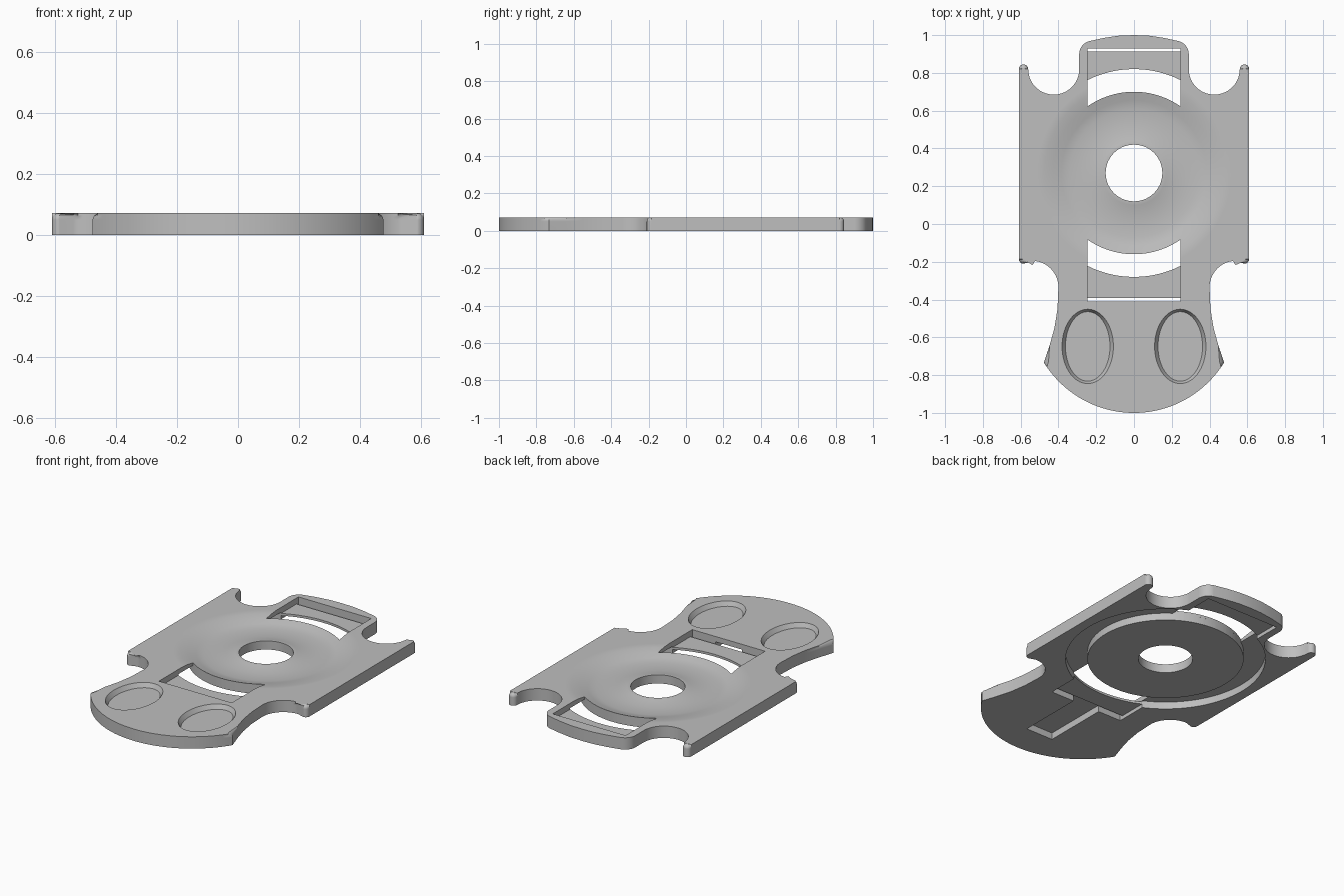
import bpy, bmesh
from math import sin, cos, pi, radians, asin

if "Cube" in bpy.data.objects:
    bpy.data.objects.remove(bpy.data.objects["Cube"])

TOP = 0.072          # plate thickness
CY = 0.27            # y of the round hub
SLOT = 0.245         # half width of the strap windows
DISC, GROOVE = 0.43, 0.55

grey = bpy.data.materials.new("plain_grey")
grey.use_nodes = True
grey.diffuse_color = (0.52, 0.52, 0.52, 1)
grey.node_tree.nodes["Principled BSDF"].inputs["Base Color"].default_value = (0.52, 0.52, 0.52, 1)


def arc(cx, cy, rx, a0, a1, n, ry=None):
    """Points along an arc, angles in degrees."""
    ry = ry or rx
    steps = [radians(a0 + (a1 - a0) * i / n) for i in range(n + 1)]
    return [(cx + rx * cos(a), cy + ry * sin(a)) for a in steps]


def finish(bm, name):
    bmesh.ops.recalc_face_normals(bm, faces=bm.faces)
    mesh = bpy.data.meshes.new(name)
    bm.to_mesh(mesh)
    bm.free()
    mesh.materials.append(grey)
    obj = bpy.data.objects.new(name, mesh)
    bpy.context.collection.objects.link(obj)
    return obj


def loft(name, rings, bevel=0):
    """Solid through rings of (points, z), optionally rounding the top rim."""
    bm = bmesh.new()
    loops = [[bm.verts.new((x, y, z)) for x, y in pts] for pts, z in rings]
    for low, high in zip(loops, loops[1:]):
        for i in range(len(low)):
            bm.faces.new((low[i - 1], low[i], high[i], high[i - 1]))
    bm.faces.new(loops[0])
    bm.faces.new(loops[-1])
    if bevel:
        rim = [e for e in bm.edges if all(v in loops[-1] for v in e.verts)]
        bmesh.ops.bevel(bm, geom=rim, offset=bevel, segments=4, profile=0.5,
                        affect='EDGES', clamp_overlap=False)
    return finish(bm, name)


def lathe(name, profile, n=96):
    """Closed (radius, z) profile turned about the hub axis."""
    bm = bmesh.new()
    rings = [[bm.verts.new((r * cos(2 * pi * i / n), CY + r * sin(2 * pi * i / n), z))
              for i in range(n)] for r, z in profile]
    for a, b in zip(rings, rings[1:] + rings[:1]):
        for i in range(n):
            bm.faces.new((a[i - 1], a[i], b[i], b[i - 1]))
    return finish(bm, name)


def cut(body, cutter):
    mod = body.modifiers.new("cut", 'BOOLEAN')
    mod.operation, mod.solver, mod.object = 'DIFFERENCE', 'EXACT', cutter
    bpy.context.view_layer.objects.active = body
    bpy.ops.object.modifier_apply(modifier=mod.name)
    bpy.data.objects.remove(cutter)


def strap_shape(side, radius, end, half):
    """Area between an arc round the hub and a straight end line."""
    a = 90 - asin(half / radius) * 180 / pi
    pts = arc(0, 0, radius, 180 - a, a, 24) + [(half, end), (-half, end)]
    return [(x, CY + side * y) for x, y in pts]


def smooth(obj):
    bpy.ops.object.select_all(action='DESELECT')
    obj.select_set(True)
    bpy.context.view_layer.objects.active = obj
    bpy.ops.object.shade_smooth_by_angle(angle=radians(30))
    mod = obj.modifiers.new("even_shading", 'WEIGHTED_NORMAL')
    mod.keep_sharp = True


# Outline of the left half, from the front tip round to the back tab
half = arc(0, -0.44, 0.56, -90, -31.6, 20)
half += [(0.446, -0.64), (0.421, -0.55), (0.405, -0.45)]
half += arc(0.54, -0.335, 0.14, 180, 90, 14)
half += arc(0.585, -0.185, 0.025, -90, 0, 6)
half += arc(0.585, 0.82, 0.025, 0, 180, 12)
half += arc(0.425, 0.82, 0.135, 0, -180, 28)[1:]
half += arc(0.22, 0.9, 0.07, 0, 75, 8)
half += [(0.16, 0.985), (0.08, 0.997), (0, 1)]
outline = half + [(-x, y) for x, y in reversed(half[1:-1])]
plate = loft("plate", [(outline, 0), (outline, TOP)], bevel=0.022)

# Round dish with a raised hub, then the hub hole
cut(plate, lathe("dish_cutter", [(0.05, 0.054), (0.17, 0.052), (0.24, 0.036), (0.34, 0.036),
                                 (0.385, 0.047), (0.43, 0.059), (0.475, 0.068), (0.52, 0.0725),
                                 (0.52, 0.2), (0.05, 0.2)]))
hole = arc(0, CY, 0.15, 0, 354, 59)
cut(plate, loft("hole_cutter", [(hole, -0.1), (hole, 0.3)]))

# Ring groove on the underside
cut(plate, lathe("groove_cutter", [(DISC, -0.1), (GROOVE, -0.1), (GROOVE, 0.043), (DISC, 0.043)]))

# Strap windows at both ends, each with a thin low bridge
for side, end, name in ((1, 0.66, "back_bridge"), (-1, 0.68, "front_bridge")):
    window = strap_shape(side, DISC, end, SLOT)
    cut(plate, loft("window_cutter", [(window, -0.1), (window, 0.3)]))
    bridge = strap_shape(side, GROOVE, end - 0.018, SLOT + 0.002)
    loft(name, [(bridge, 0.022), (bridge, 0.036)])

# Channel under the front end, opening into the front window
channel = [(-0.09, -0.81), (0.09, -0.81), (0.09, -0.4), (-0.09, -0.4)]
cut(plate, loft("channel_cutter", [(channel, -0.1), (channel, 0.04)]))

# Oval thumb wells with sloped walls
for side in (-1, 1):
    rings = [(arc(side * 0.245, -0.648, a, 0, 354, 59, b), z)
             for a, b, z in ((0.118, 0.184, 0.046), (0.136, 0.197, TOP + 0.0001),
                             (0.136, 0.197, 0.2))]
    cut(plate, loft("well_cutter", rings))

smooth(plate)
